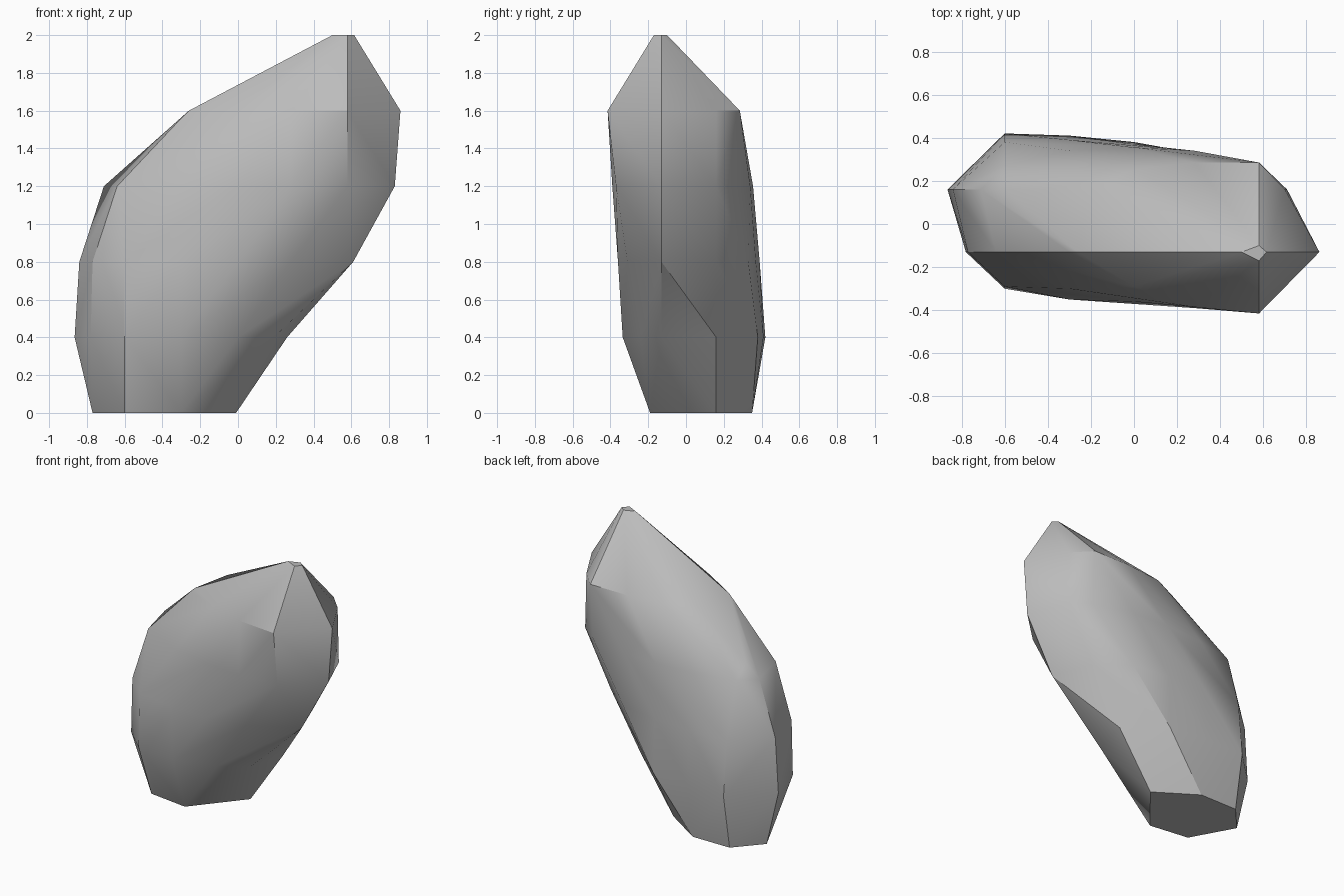
import bpy
import bmesh
import math

cube = bpy.data.objects.get("Cube")
if cube:
    bpy.data.objects.remove(cube, do_unlink=True)

# Horizontal outlines of the stone, keyed by height
outlines = {
    0.0: [(-.77, .16), (-.6, -.15), (-.3, -.19), (-.01, .16), (-.3, .35), (-.6, .35)],
    0.4: [(-.865, .16), (-.78, -.13), (-.6, -.3), (-.3, -.335), (0, -.24),
          (.19, -.13), (.26, .16), (0, .38), (-.3, .41), (-.6, .42)],
    0.8: [(-.84, .16), (-.77, -.13), (-.6, -.29), (-.3, -.35), (0, -.36), (.28, -.31),
          (.61, -.13), (.5, .16), (.28, .33), (0, .37), (-.3, .39), (-.6, .38)],
    1.2: [(-.71, .16), (-.64, -.13), (-.3, -.3), (0, -.36), (.28, -.39), (.58, -.37),
          (.83, -.13), (.71, .16), (.58, .26), (.28, .34), (0, .355), (-.3, .34), (-.6, .27)],
    1.6: [(-.2, .16), (-.26, -.13), (0, -.29), (.28, -.385), (.58, -.415),
          (.86, -.13), (.7, .16), (.58, .285), (.28, .285), (0, .255)],
    2.0: [(.5, -.13), (.58, -.17), (.615, -.13), (.58, -.1)],
}
# Ridge points lying between two outlines, keyed by the outline below
ridges = {
    1.2: [(-.6, .16, 1.29), (-.3, .16, 1.51), (-.3, -.13, 1.56)],
    1.6: [(0, -.13, 1.72), (0, .16, 1.66), (.28, .16, 1.69), (.58, .16, 1.69)],
}


def add_layer(bm, low, high):
    """Wrap one faceted layer of stone, open where it meets its neighbours."""
    points = [(x, y, z) for z in (low, high) for x, y in outlines[z]]
    verts = [bm.verts.new(p) for p in points + ridges.get(low, [])]
    hull = bmesh.ops.convex_hull(bm, input=verts)
    spare = {v for v in hull["geom_interior"] + hull["geom_unused"]
             if isinstance(v, bmesh.types.BMVert)}
    bmesh.ops.delete(bm, geom=list(spare), context="VERTS")
    caps = [f for f in bm.faces
            if any(all(abs(v.co.z - z) < 1e-4 for v in f.verts) for z in levels[1:-1])]
    bmesh.ops.delete(bm, geom=caps, context="FACES")


# Stone body: stacked layers joined into one closed shell
levels = sorted(outlines)
bm = bmesh.new()
for low, high in zip(levels, levels[1:]):
    add_layer(bm, low, high)
bmesh.ops.remove_doubles(bm, verts=bm.verts, dist=1e-4)
bmesh.ops.recalc_face_normals(bm, faces=bm.faces)
mesh = bpy.data.meshes.new("rock")
bm.to_mesh(mesh)
bm.free()

# Plain grey stone
grey = bpy.data.materials.new("stone_grey")
grey.use_nodes = True
colour = (.5, .5, .5, 1)
grey.diffuse_color = colour
grey.node_tree.nodes["Principled BSDF"].inputs["Base Color"].default_value = colour
mesh.materials.append(grey)

rock = bpy.data.objects.new("rock", mesh)
bpy.context.collection.objects.link(rock)
bpy.context.view_layer.objects.active = rock
rock.select_set(True)
bpy.ops.object.shade_smooth_by_angle(angle=math.radians(30))
